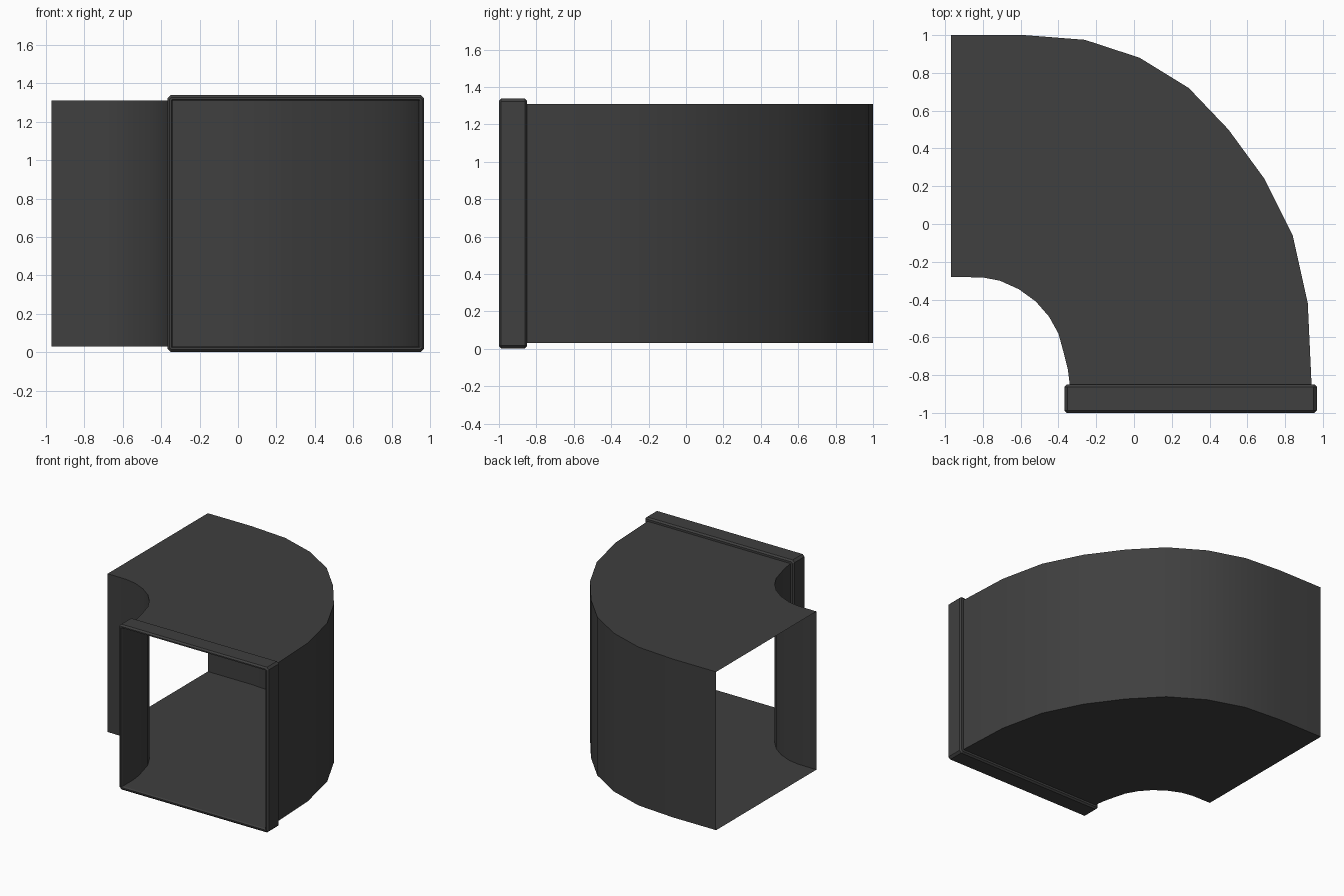
import bpy
import bmesh
import math

cube = bpy.data.objects.get("Cube")
if cube:
    bpy.data.objects.remove(cube, do_unlink=True)

# One dark grey sheet-metal colour
GREY = (0.05, 0.05, 0.05, 1)
metal = bpy.data.materials.new("dark grey metal")
metal.use_nodes = True
metal.diffuse_color = GREY
bsdf = metal.node_tree.nodes["Principled BSDF"]
bsdf.inputs["Base Color"].default_value = GREY
bsdf.inputs["Roughness"].default_value = 0.6

LOW, HIGH = 0.03, 1.31      # duct floor and ceiling
LEFT, RIGHT = -0.34, 0.94   # duct sides at the front mouth
BACK, FRONT = -0.85, -1.0   # collar depth


def loft(name, loops, cyclic=False):
    """Skin a row of closed loops, leaving the two ends open."""
    bm = bmesh.new()
    rings = [[bm.verts.new(p) for p in loop] for loop in loops]
    pairs = list(zip(rings, rings[1:]))
    if cyclic:
        pairs.append((rings[-1], rings[0]))
    for a, b in pairs:
        for i in range(len(a)):
            j = (i + 1) % len(a)
            bm.faces.new((a[i], a[j], b[j], b[i]))
    bmesh.ops.remove_doubles(bm, verts=bm.verts[:], dist=0.0005)
    bmesh.ops.recalc_face_normals(bm, faces=bm.faces[:])
    mesh = bpy.data.meshes.new(name)
    bm.to_mesh(mesh)
    bm.free()
    mesh.materials.append(metal)
    obj = bpy.data.objects.new(name, mesh)
    bpy.context.collection.objects.link(obj)
    return obj


def smooth(obj, degrees):
    bpy.ops.object.select_all(action="DESELECT")
    obj.select_set(True)
    bpy.context.view_layer.objects.active = obj
    bpy.ops.object.shade_smooth_by_angle(angle=math.radians(degrees))


# Curved square duct: matching points along the inner and outer bend
inner = [(-0.97, -0.28), (-0.80, -0.283), (-0.71, -0.30), (-0.61, -0.345),
         (-0.52, -0.41), (-0.45, -0.49), (-0.40, -0.58), (-0.37, -0.69),
         (-0.35, -0.77), (LEFT, BACK)]
outer = [(-0.97, 1.0), (-0.58, 1.0), (-0.26, 0.975), (0.03, 0.88),
         (0.29, 0.72), (0.50, 0.50), (0.69, 0.24), (0.84, -0.06),
         (0.92, -0.42), (RIGHT, BACK)]
duct = loft("duct_bend", [[(*i, LOW), (*o, LOW), (*o, HIGH), (*i, HIGH)]
                          for i, o in zip(inner, outer)])
smooth(duct, 30)


# Chamfered collar around the front mouth
def collar_loop(grow, y):
    cut = grow * 0.6
    x0, x1, z0, z1 = LEFT - grow, RIGHT + grow, LOW - grow, HIGH + grow
    return [(x0 + cut, y, z0), (x1 - cut, y, z0), (x1, y, z0 + cut), (x1, y, z1 - cut),
            (x1 - cut, y, z1), (x0 + cut, y, z1), (x0, y, z1 - cut), (x0, y, z0 + cut)]


EDGE, RIM = 0.012, 0.028
collar_profile = [(0, BACK), (RIM - EDGE, BACK), (RIM, BACK - EDGE),
                  (RIM, FRONT + EDGE), (RIM - EDGE, FRONT),
                  (EDGE / 2, FRONT), (0, FRONT + EDGE)]
loft("mouth_collar", [collar_loop(g, y) for g, y in collar_profile], cyclic=True)
